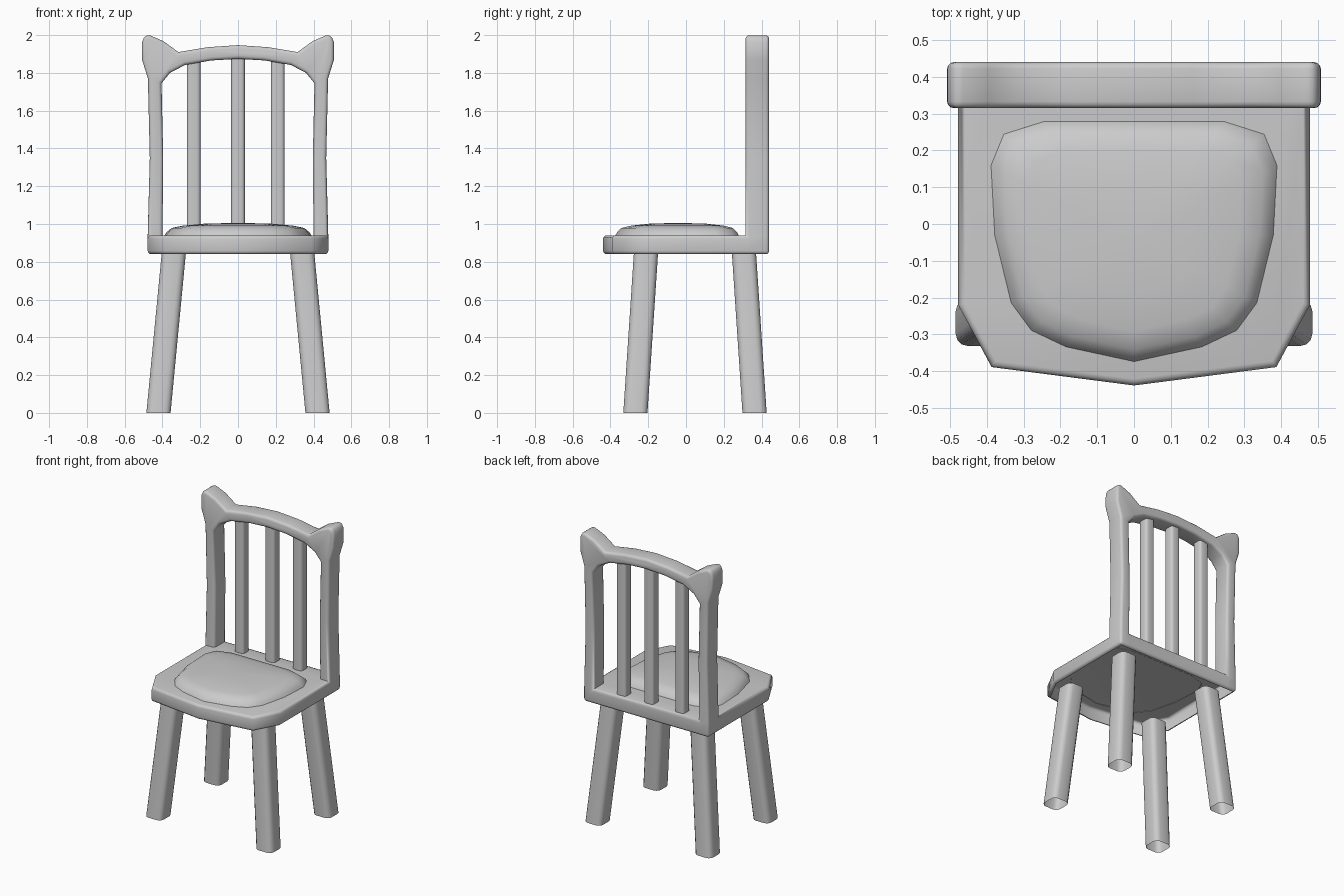
import bpy, bmesh, math
from mathutils import Vector

if "Cube" in bpy.data.objects:
    bpy.data.objects.remove(bpy.data.objects["Cube"])


def finish(name, bm, angle=65):
    mesh = bpy.data.meshes.new(name)
    bm.to_mesh(mesh)
    bm.free()
    ob = bpy.data.objects.new(name, mesh)
    bpy.context.collection.objects.link(ob)
    bpy.ops.object.select_all(action='DESELECT')
    ob.select_set(True)
    bpy.context.view_layer.objects.active = ob
    bpy.ops.object.shade_smooth_by_angle(angle=math.radians(angle))
    return ob


def face(bm, pts):
    return bm.faces.new([bm.verts.new(p) for p in pts])


def mirrored(half):
    """Closed outline from a right-hand half; points on the axis appear once."""
    return half + [(-x, v) for x, v in reversed(half) if abs(x) > 1e-6]


def bevel(bm, edges, width, segments):
    bmesh.ops.bevel(bm, geom=edges, offset=width, offset_type='OFFSET', segments=segments,
                    profile=0.5, affect='EDGES', clamp_overlap=False)


def square_bar(name, bottom, top, half, width):
    """Open-ended square bar with rounded long edges."""
    bm = bmesh.new()
    corners = [(-half, -half), (half, -half), (half, half), (-half, half)]
    lo = [bm.verts.new(Vector(bottom) + Vector((x, y, 0))) for x, y in corners]
    hi = [bm.verts.new(Vector(top) + Vector((x, y, 0))) for x, y in corners]
    for i in range(4):
        j = (i + 1) % 4
        bm.faces.new((lo[i], lo[j], hi[j], hi[i]))
    bevel(bm, [e for e in bm.edges if len(e.link_faces) == 2], width, 3)
    return finish(name, bm)


# Seat slab and eared back frame as one welded, bevelled shell
Z0, Z1, YF, YB = 0.84, 0.94, 0.315, 0.44
bm = bmesh.new()
front = [(0, -0.439), (0.387, -0.389), (0.478, -0.22), (0.478, YF)]
plan = mirrored(front + [(0.478, YB), (0.40, YB)])
face(bm, [(x, y, Z0) for x, y in plan])
for (ax, ay), (bx, by) in zip(plan, plan[1:] + plan[:1]):
    face(bm, [(ax, ay, Z0), (bx, by, Z0), (bx, by, Z1), (ax, ay, Z1)])
top = mirrored(front + [(0.40, YF), (0.40, YB)])
face(bm, [(x, y, Z1) for x, y in top])

outer = [(0.478, Z1), (0.467, 1.35), (0.477, 1.77), (0.508, 1.87), (0.507, 1.965),
         (0.492, 2.0), (0.465, 1.998), (0.395, 1.968), (0.315, 1.91), (0.16, 1.936), (0, 1.947)]
inner = [(0.40, Z1), (0.396, 1.35), (0.405, 1.745), (0.36, 1.80), (0.28, 1.842),
         (0.14, 1.866), (0, 1.874)]
outer_run = outer + [(-x, z) for x, z in reversed(outer[:-1])]
inner_run = inner + [(-x, z) for x, z in reversed(inner[:-1])]
for y in (YF, YB):
    face(bm, [(x, y, z) for x, z in outer_run + inner_run[::-1]])
for run in (outer_run, inner_run):
    for (ax, az), (bx, bz) in zip(run, run[1:]):
        face(bm, [(ax, YF, az), (bx, YF, bz), (bx, YB, bz), (ax, YB, az)])
bmesh.ops.remove_doubles(bm, verts=bm.verts[:], dist=1e-4)
bmesh.ops.recalc_face_normals(bm, faces=bm.faces[:])
bevel(bm, [e for e in bm.edges if len(e.link_faces) == 2
           and e.calc_face_angle_signed() > math.radians(65)], 0.018, 3)
# The underside is open: only its rounded rim stays
under = [f for f in bm.faces if f.normal.z < -0.99 and f.calc_center_median().z < Z0 + 0.001]
bmesh.ops.delete(bm, geom=under, context='FACES')
finish("seat_and_back_frame", bm)

# Domed cushion: shrinking rings of one outline
outline = mirrored([(0, -0.375), (0.185, -0.335), (0.28, -0.29), (0.335, -0.215),
                    (0.38, -0.03), (0.39, 0.16), (0.355, 0.245), (0.245, 0.28)])
bm = bmesh.new()
rings = []
for s, z in [(1, 0.938), (0.97, 0.956), (0.9, 0.979), (0.75, 0.991), (0.45, 1.002)]:
    rings.append([bm.verts.new((x * s, -0.04 + (y + 0.04) * s, z)) for x, y in outline])
n = len(outline)
for a, b in zip(rings, rings[1:]):
    for i in range(n):
        bm.faces.new((a[i], a[(i + 1) % n], b[(i + 1) % n], b[i]))
peak = bm.verts.new((0, -0.04, 1.006))
for i in range(n):
    bm.faces.new((rings[-1][i], rings[-1][(i + 1) % n], peak))
bmesh.ops.recalc_face_normals(bm, faces=bm.faces[:])
finish("cushion", bm)

# Back spindles (the right one sits slightly inward)
for name, x in (("left", -0.235), ("middle", 0), ("right", 0.21)):
    square_bar(name + "_spindle", (x, 0.377, 0.935), (x, 0.377, 1.89), 0.036, 0.018)

# Splayed legs
for side, s in (("left", -1), ("right", 1)):
    square_bar("front_leg_" + side, (s * 0.421, -0.268, 0), (s * 0.34, -0.212, 0.845), 0.064, 0.034)
    square_bar("back_leg_" + side, (s * 0.421, 0.363, 0), (s * 0.34, 0.307, 0.845), 0.064, 0.034)
